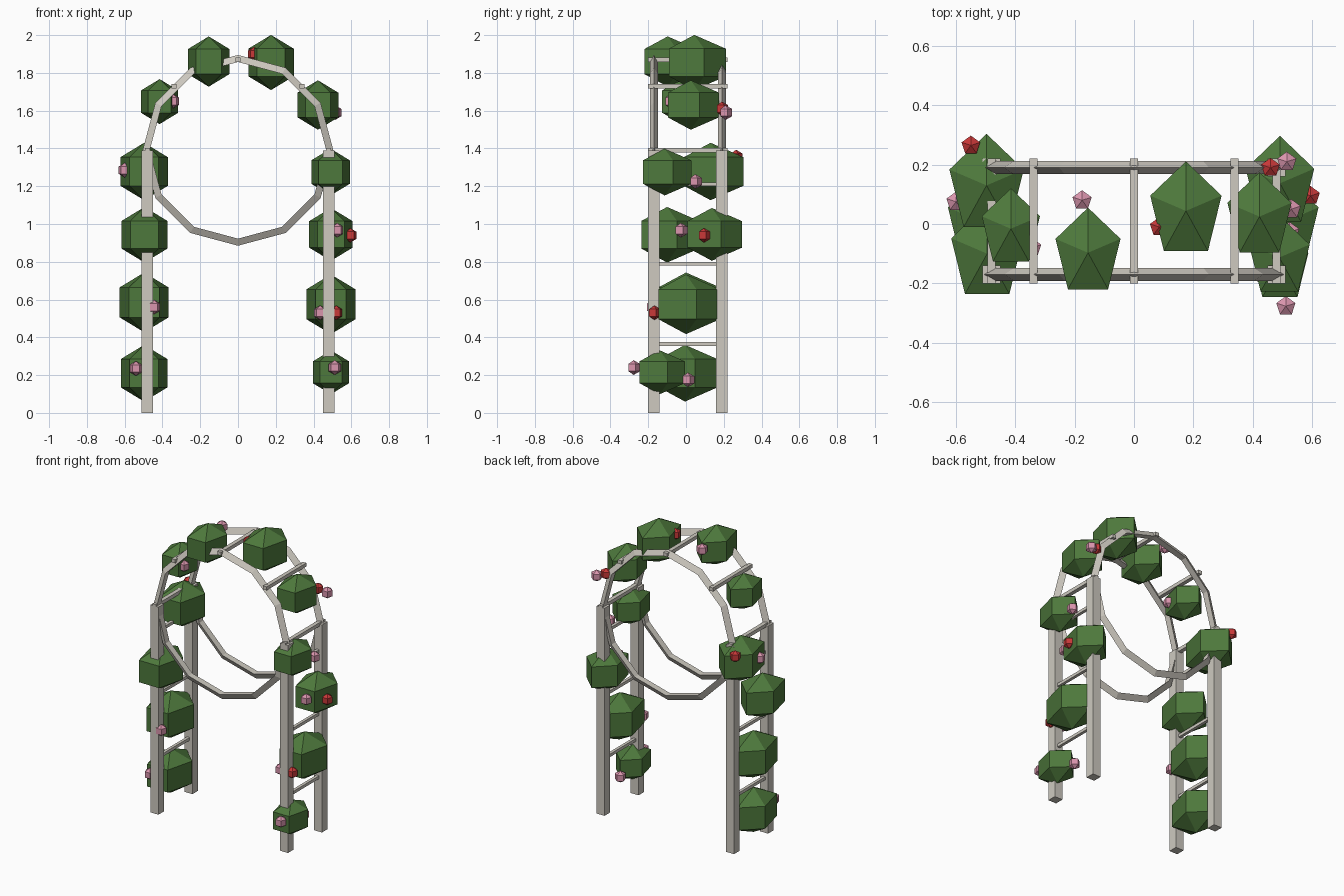
import bpy, bmesh
from math import sin, cos, pi

if "Cube" in bpy.data.objects:
    bpy.data.objects.remove(bpy.data.objects["Cube"])


def material(name, rgb):
    m = bpy.data.materials.new(name)
    m.diffuse_color = (*rgb, 1)
    m.use_nodes = True
    m.node_tree.nodes["Principled BSDF"].inputs["Base Color"].default_value = m.diffuse_color
    return m


PAINT = material("cream_paint", (0.62, 0.59, 0.53))
GREEN = material("leaf_green", (0.075, 0.19, 0.045))
RED = material("red_petal", (0.58, 0.04, 0.04))
PINK = material("pink_petal", (0.70, 0.30, 0.42))


def finish(name, bm, mat):
    bmesh.ops.recalc_face_normals(bm, faces=bm.faces)
    me = bpy.data.meshes.new(name)
    bm.to_mesh(me)
    bm.free()
    me.materials.append(mat)
    ob = bpy.data.objects.new(name, me)
    bpy.context.collection.objects.link(ob)
    return ob


def box(name, loc, size):
    bm = bmesh.new()
    bmesh.ops.create_cube(bm, size=1)
    for v in bm.verts:
        v.co = [l + c * s for l, c, s in zip(loc, v.co, size)]
    return finish(name, bm, PAINT)


def ring(name, y, z, major, minor, n=12, k=3):
    # upright ring with a triangular section, ridge pointing outward
    bm = bmesh.new()
    grid = []
    for i in range(n):
        a = 2 * pi * i / n
        row = []
        for j in range(k):
            b = 2 * pi * j / k
            r = major + minor * cos(b)
            row.append(bm.verts.new((r * cos(a), y + minor * sin(b), z + r * sin(a))))
        grid.append(row)
    for i in range(n):
        p, q = grid[i], grid[(i + 1) % n]
        for j in range(k):
            m = (j + 1) % k
            bm.faces.new((p[j], q[j], q[m], p[m]))
    return finish(name, bm, PAINT)


def blob(name, loc, r, mat, stretch=1.0, n=5):
    # five-sided, three-ring faceted ball with a corner toward +y
    x, y, z = loc
    bm = bmesh.new()
    top = bm.verts.new((x, y, z + r))
    low = bm.verts.new((x, y, z - r))
    up, dn = [], []
    for i in range(n):
        a = pi / 2 + 2 * pi * i / n
        px, py = x + 0.866 * r * cos(a), y + 0.866 * r * stretch * sin(a)
        up.append(bm.verts.new((px, py, z + r / 2)))
        dn.append(bm.verts.new((px, py, z - r / 2)))
    for i in range(n):
        j = (i + 1) % n
        bm.faces.new((top, up[i], up[j]))
        bm.faces.new((up[i], dn[i], dn[j], up[j]))
        bm.faces.new((low, dn[j], dn[i]))
    return finish(name, bm, mat)


HALF, SPRING, MID, DEPTH = 0.48, 1.39, 0.01, 0.36

# posts and the two rings
for y in (MID - DEPTH / 2, MID + DEPTH / 2):
    for x in (-HALF, HALF):
        box("post", (x, y, SPRING / 2), (0.06, 0.06, SPRING))
    ring("arch_ring", y, SPRING, HALF, 0.025)

# side rungs
for x in (-HALF, HALF):
    for z in (0.365, 0.79, 1.21):
        box("side_rung", (x, MID, z), (0.02, DEPTH, 0.02))

# cross bars over the arch
for i in range(5):
    a = pi * i / 4
    box("arch_bar", (HALF * cos(a), MID, SPRING + HALF * sin(a)), (0.027, 0.42, 0.024))

# foliage clumps: x, y, z, radius
for x, y, z, r in [
    (-0.497, -0.005, 0.21, 0.150), (-0.497, 0.0, 0.585, 0.158),
    (-0.495, -0.10, 0.943, 0.147), (-0.497, 0.13, 1.278, 0.152),
    (-0.415, -0.016, 1.648, 0.119), (-0.155, -0.097, 1.86, 0.133),
    (0.175, 0.044, 1.855, 0.146), (0.423, 0.025, 1.63, 0.131),
    (0.49, -0.113, 1.275, 0.124), (0.492, 0.137, 0.945, 0.140),
    (0.492, 0.0, 0.575, 0.158), (0.492, -0.139, 0.215, 0.116),
]:
    blob("foliage_clump", (x, y, z), r, GREEN, 1.32)

# blossoms
for p in [(-0.55, 0.265, 1.355), (0.46, 0.19, 1.61), (0.085, -0.01, 1.90),
          (0.595, 0.095, 0.94), (0.52, -0.168, 0.53)]:
    blob("red_blossom", p, 0.038, RED)
for p in [(0.515, 0.21, 1.59), (0.512, -0.277, 0.24), (-0.175, 0.08, 1.90),
          (-0.345, -0.08, 1.65), (-0.60, 0.075, 1.285), (-0.445, -0.178, 0.56),
          (-0.54, -0.16, 0.235), (0.525, -0.027, 0.967), (0.435, -0.167, 0.53),
          (0.53, 0.05, 1.225), (0.48, 0.01, 0.175)]:
    blob("pink_blossom", p, 0.039, PINK)
